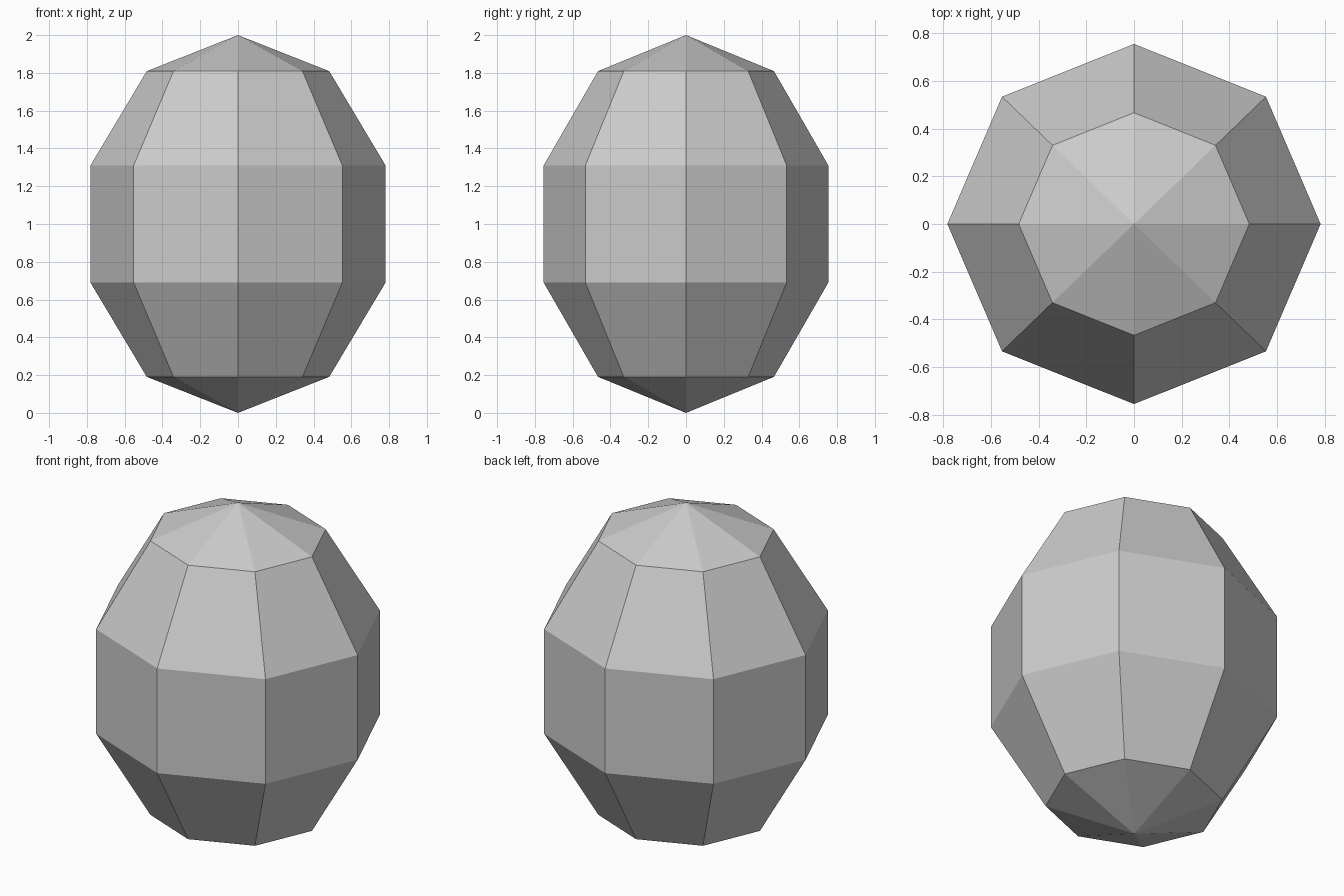
import bpy

# Remove the default cube
cube = bpy.data.objects.get("Cube")
if cube:
    bpy.data.objects.remove(cube, do_unlink=True)

# Plain grey material
grey = bpy.data.materials.new("plain_grey")
grey.use_nodes = True
colour = (0.6, 0.6, 0.6, 1.0)
grey.diffuse_color = colour
grey.node_tree.nodes["Principled BSDF"].inputs["Base Color"].default_value = colour

# Faceted egg-shaped body: a low-poly sphere, narrowed across and slightly more in depth
bpy.ops.mesh.primitive_uv_sphere_add(segments=8, ring_count=5, radius=1, location=(0, 0, 1))
body = bpy.context.object
body.name = "faceted_body"
body.scale = (0.822, 0.793, 1)
bpy.ops.object.transform_apply(location=False, rotation=False, scale=True)
bpy.ops.object.shade_flat()
body.data.materials.append(grey)
